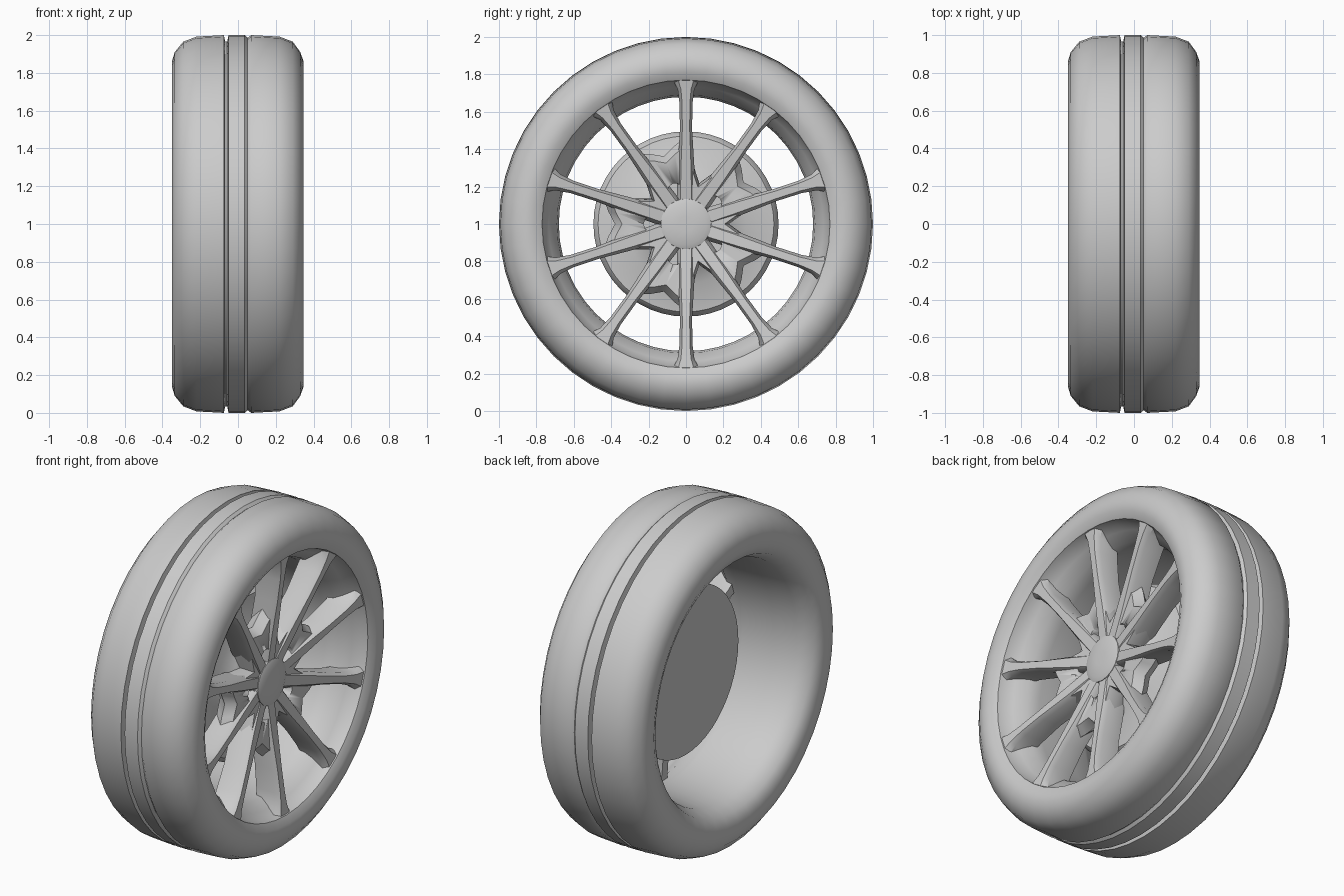
import bpy, bmesh
from math import cos, sin, pi, radians
from mathutils import Matrix

if "Cube" in bpy.data.objects:
    bpy.data.objects.remove(bpy.data.objects["Cube"])

grey = bpy.data.materials.new("plain_grey")
grey.use_nodes = True
GREY = (0.6, 0.6, 0.6, 1)
grey.diffuse_color = GREY
grey.node_tree.nodes["Principled BSDF"].inputs["Base Color"].default_value = GREY


def finish(name, bm, angle=40):
    """Turn a bmesh around the x axis into a shaded object at axle height."""
    bmesh.ops.recalc_face_normals(bm, faces=bm.faces)
    mesh = bpy.data.meshes.new(name)
    bm.to_mesh(mesh)
    bm.free()
    mesh.materials.append(grey)
    ob = bpy.data.objects.new(name, mesh)
    bpy.context.collection.objects.link(ob)
    ob.location.z = 1
    bpy.ops.object.select_all(action='DESELECT')
    ob.select_set(True)
    bpy.context.view_layer.objects.active = ob
    bpy.ops.object.shade_smooth_by_angle(angle=radians(angle))
    return ob


def loft(bm, rings, closed=False):
    """Skin a list of point rings; cap the ends unless the loft is closed."""
    rings = [[bm.verts.new(p) for p in ring] for ring in rings]
    n = len(rings[0])
    for i in range(len(rings) if closed else len(rings) - 1):
        a, b = rings[i], rings[(i + 1) % len(rings)]
        for j in range(n):
            k = (j + 1) % n
            bm.faces.new((a[j], a[k], b[k], b[j]))
    if not closed:
        bm.faces.new(rings[0])
        bm.faces.new(rings[-1])


def lathe(name, profile, sides=48, closed=False, angle=40):
    bm = bmesh.new()
    turn = [2 * pi * i / sides for i in range(sides)]
    loft(bm, [[(x, r * cos(t), r * sin(t)) for t in turn] for x, r in profile], closed)
    return finish(name, bm, angle)


# Tyre with two tread grooves, running into the rim barrel
lathe("tyre_and_barrel", [
    (.32, .77), (.342, .81), (.347, .86), (.33, .91), (.29, .965), (.22, .992),
    (.07, 1), (.05, .985), (.035, 1), (-.05, 1), (-.057, .965), (-.068, .965),
    (-.075, 1), (-.22, .992), (-.29, .965), (-.335, .91), (-.35, .86), (-.347, .8),
    (-.32, .745), (-.24, .705), (-.1, .69), (.1, .68), (.18, .69), (.24, .735),
    (.28, .76)], closed=True)

# Brake disc with a raised bell
lathe("brake_disc", [(0, .495), (.03, .495), (.06, .47), (.08, .32), (.12, .24), (.15, .2)])

# Ten tapered spoke arms, flared at the rim
bm = bmesh.new()
for i in range(10):
    spin = Matrix.Rotation(radians(18 + 36 * i), 4, 'X')
    rings = []
    for r, w, front, back in [(.12, .05, .22, .1), (.3, .045, .245, .1),
                              (.5, .033, .275, .13), (.64, .034, .295, .14),
                              (.72, .045, .305, .15), (.78, .075, .315, .17)]:
        section = [(back, -w * .8), (front - .03, -w), (front, -w * .6),
                   (front, w * .6), (front - .03, w), (back, w * .8)]
        rings.append([spin @ Matrix.Translation((x, r, y)).translation for x, y in section])
    loft(bm, rings)
finish("spoke_arms", bm)

# Five-pointed hub that webs each pair of arms together
outline = []
for i in range(5):
    for offset, r in [(-36, .23), (-22, .36), (-17, .46), (-9, .42), (0, .38),
                      (9, .42), (17, .46), (22, .36)]:
        outline.append((radians(36 + 72 * i + offset), r))
bm = bmesh.new()
loft(bm, [[(x - (.05 * (1 - r) if x < .2 else 0) + slope * r, s * r * cos(t), s * r * sin(t))
           for t, r in outline]
          for x, s, slope in [(.12, .85, .05), (.19, 1, .05), (.215, .9, .05),
                              (.2, .4, .05), (.19, .3, .05)]])
hub = finish("hub_star", bm, 50)

# Wheel bolt pockets cut into the hub
bm = bmesh.new()
for i in range(5):
    t = radians(36 + 72 * i)
    place = Matrix.Translation((.22, .185 * cos(t), .185 * sin(t))) @ Matrix.Rotation(pi / 2, 4, 'Y')
    bmesh.ops.create_cone(bm, cap_ends=True, segments=10, radius1=.042, radius2=.042,
                          depth=.12, matrix=place)
cutter = finish("bolt_pocket_cutter", bm)
cutter.hide_render = True
cutter.hide_set(True)
cut = hub.modifiers.new("bolt_pockets", 'BOOLEAN')
cut.operation = 'DIFFERENCE'
cut.solver = 'EXACT'
cut.object = cutter

# Centre cap
lathe("centre_cap", [(.15, .14), (.225, .135), (.235, .11), (.238, .04)], sides=20, angle=50)
